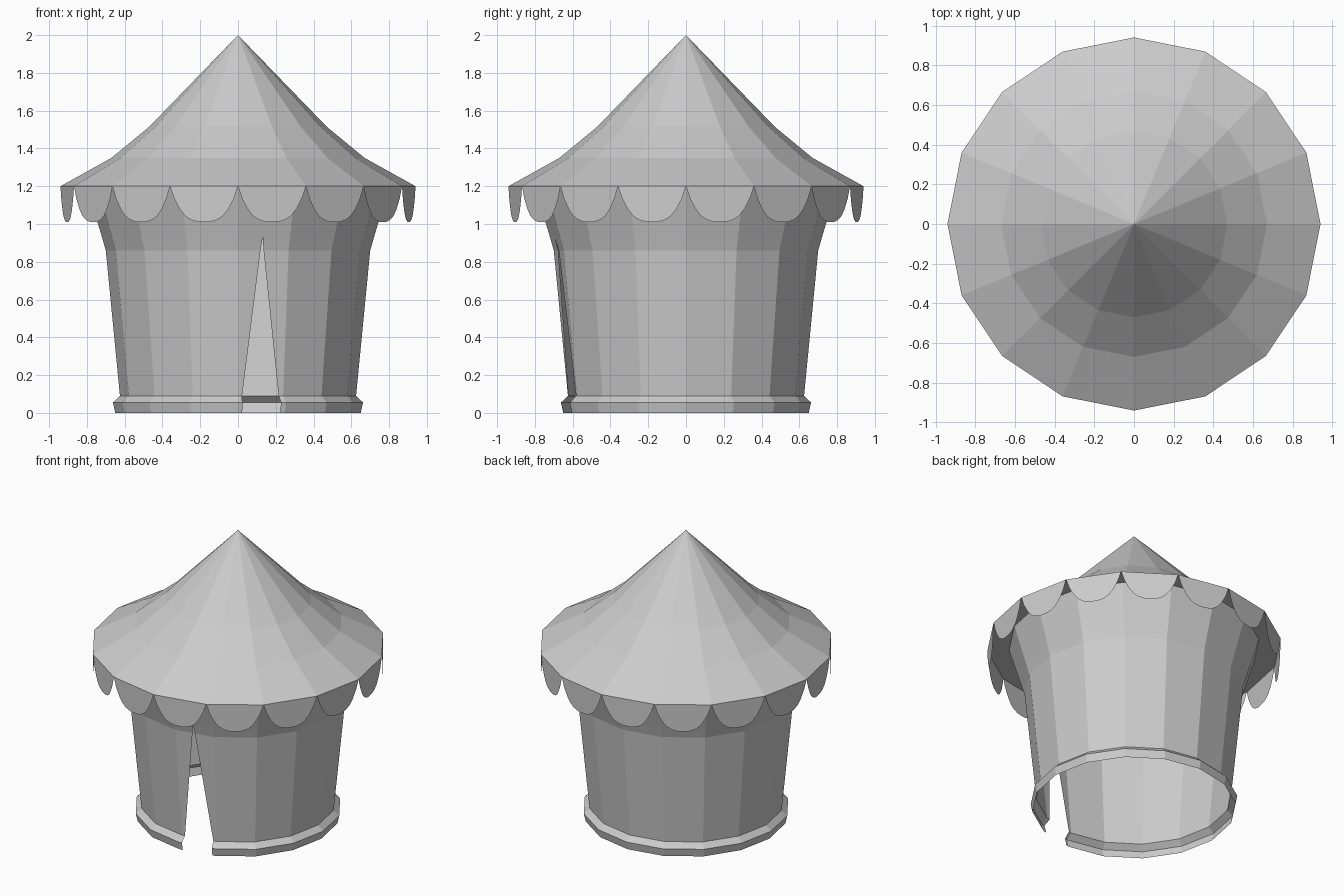
import bpy
from math import sin, cos, pi
from mathutils import Vector

if "Cube" in bpy.data.objects:
    bpy.data.objects.remove(bpy.data.objects["Cube"])

SIDES = 16
STEP = 2 * pi / SIDES
DOOR = 12          # side just right of the front corner (-y)


def point(i, r, z):
    return Vector((r * cos(i * STEP), r * sin(i * STEP), z))


def make(name, polys):
    """Build a mesh object from polygons, welding shared points."""
    index, faces = {}, []
    for poly in polys:
        face = []
        for p in poly:
            k = index.setdefault(tuple(round(c, 5) for c in p), len(index))
            if k not in face:
                face.append(k)
        if len(face) > 2:
            faces.append(face)
    mesh = bpy.data.meshes.new(name)
    mesh.from_pydata(list(index), [], faces)
    mesh.update()
    obj = bpy.data.objects.new(name, mesh)
    bpy.context.collection.objects.link(obj)
    return obj


def strip(rails):
    """Quads between neighbouring points of two side rails."""
    left, right = rails
    return [(left[j], right[j], right[j + 1], left[j + 1])
            for j in range(len(left) - 1)]


def lathe(profile, skip=()):
    polys = []
    for i in range(SIDES):
        if i not in skip:
            polys += strip([[point(k, r, z) for r, z in profile]
                            for k in (i, i + 1)])
    return polys


# Roof: flat underside of the eaves, then the flared cone
make("roof", lathe([(0.80, 1.20), (0.94, 1.20), (0.67, 1.35),
                    (0.47, 1.515), (0.0, 2.0)]))

# Walls with turned-out hem, and one side slit open as the entrance
wall = [(0.65, 0.0), (0.662, 0.055), (0.625, 0.09), (0.70, 0.86),
        (0.72, 0.93), (0.80, 1.20)]
polys = lathe(wall, skip=(DOOR,))
a = [point(DOOR, r, z) for r, z in wall]
b = [point(DOOR + 1, r, z) for r, z in wall]
slit_left = [0.09, 0.09, 0.09, 0.443, 0.475]
slit_right = [0.90, 0.90, 0.90, 0.507, 0.475]
left = [p.lerp(q, f) for p, q, f in zip(a, b, slit_left)]
right = [p.lerp(q, f) for p, q, f in zip(a, b, slit_right)]
polys += strip([a[:5], left]) + strip([right, b[:5]])
polys.append((a[4], left[4], b[4], b[5], a[5]))
make("wall", polys)

# Scalloped valance hanging from the eaves, one tongue per side
half = [(0.0, 1.20), (0.06, 1.135), (0.14, 1.08), (0.22, 1.043),
        (0.31, 1.022), (0.40, 1.012)]
outline = half + [(0.5, 1.01)] + [(1 - f, z) for f, z in reversed(half)]
make("valance", [[point(i, 0.94, z).lerp(point(i + 1, 0.94, z), f)
                  for f, z in outline] for i in range(SIDES)])
